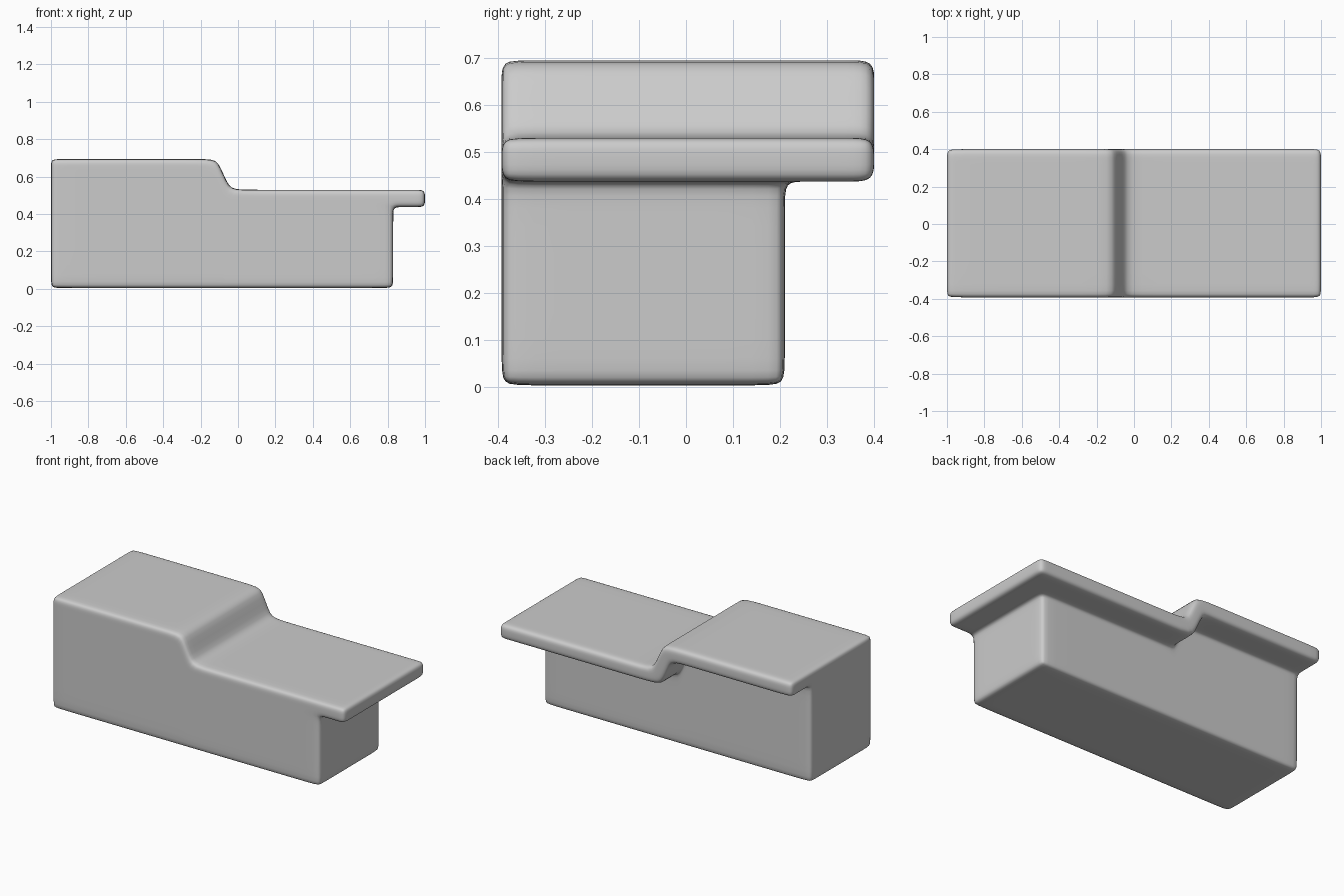
import bpy, bmesh

if "Cube" in bpy.data.objects:
    bpy.data.objects.remove(bpy.data.objects["Cube"])

# Cage grid lines, with supporting loops next to every edge
XS = [-1, -.95, -.16, -.105, -.05, .01, .77, .83, .87, .95, 1]
YS = [-.392, -.342, .16, .21, .25, .345, .4]
ZS = [.004, .054, .39, .437, .485, .53]
BODY_X, BODY_Y, SLAB_Z = XS.index(.83), YS.index(.21), 3
STEP_HEIGHT, STEP_X = .165, -.08
RISER_SHIFT = {1: -.03, 2: -.06, 3: -.06, 4: -.03}


def filled(i, j, k):
    """Body block below, overhanging slab on top."""
    if not (0 <= i < len(XS) - 1 and 0 <= j < len(YS) - 1 and 0 <= k < len(ZS) - 1):
        return False
    return k >= SLAB_Z or (i < BODY_X and j < BODY_Y)


def position(i, j, k):
    """Grid point, raised on the left side to make the step."""
    x, z = XS[i], ZS[k]
    if k >= 2 and x < STEP_X:
        z += STEP_HEIGHT
    if 2 <= i <= 5:
        x += RISER_SHIFT.get(k, 0)
    return x, YS[j], z


bm = bmesh.new()
verts = {}


def vert(key):
    if key not in verts:
        verts[key] = bm.verts.new(position(*key))
    return verts[key]


# Outer skin of the filled cells
for i in range(len(XS) - 1):
    for j in range(len(YS) - 1):
        for k in range(len(ZS) - 1):
            if not filled(i, j, k):
                continue
            for axis in range(3):
                for side in (0, 1):
                    near = [i, j, k]
                    near[axis] += 1 if side else -1
                    if filled(*near):
                        continue
                    u, v = (axis + 1) % 3, (axis + 2) % 3
                    corners = []
                    for du, dv in ((0, 0), (1, 0), (1, 1), (0, 1)):
                        p = [i, j, k]
                        p[axis] += side
                        p[u] += du
                        p[v] += dv
                        corners.append(vert(tuple(p)))
                    bm.faces.new(corners if side else corners[::-1])

bmesh.ops.recalc_face_normals(bm, faces=bm.faces)
for f in bm.faces:
    f.smooth = True
mesh = bpy.data.meshes.new("stepped_block")
bm.to_mesh(mesh)
bm.free()
block = bpy.data.objects.new("stepped_block", mesh)
bpy.context.collection.objects.link(block)

# Soft rounded edges
sub = block.modifiers.new("soften", 'SUBSURF')
sub.levels = sub.render_levels = 2
